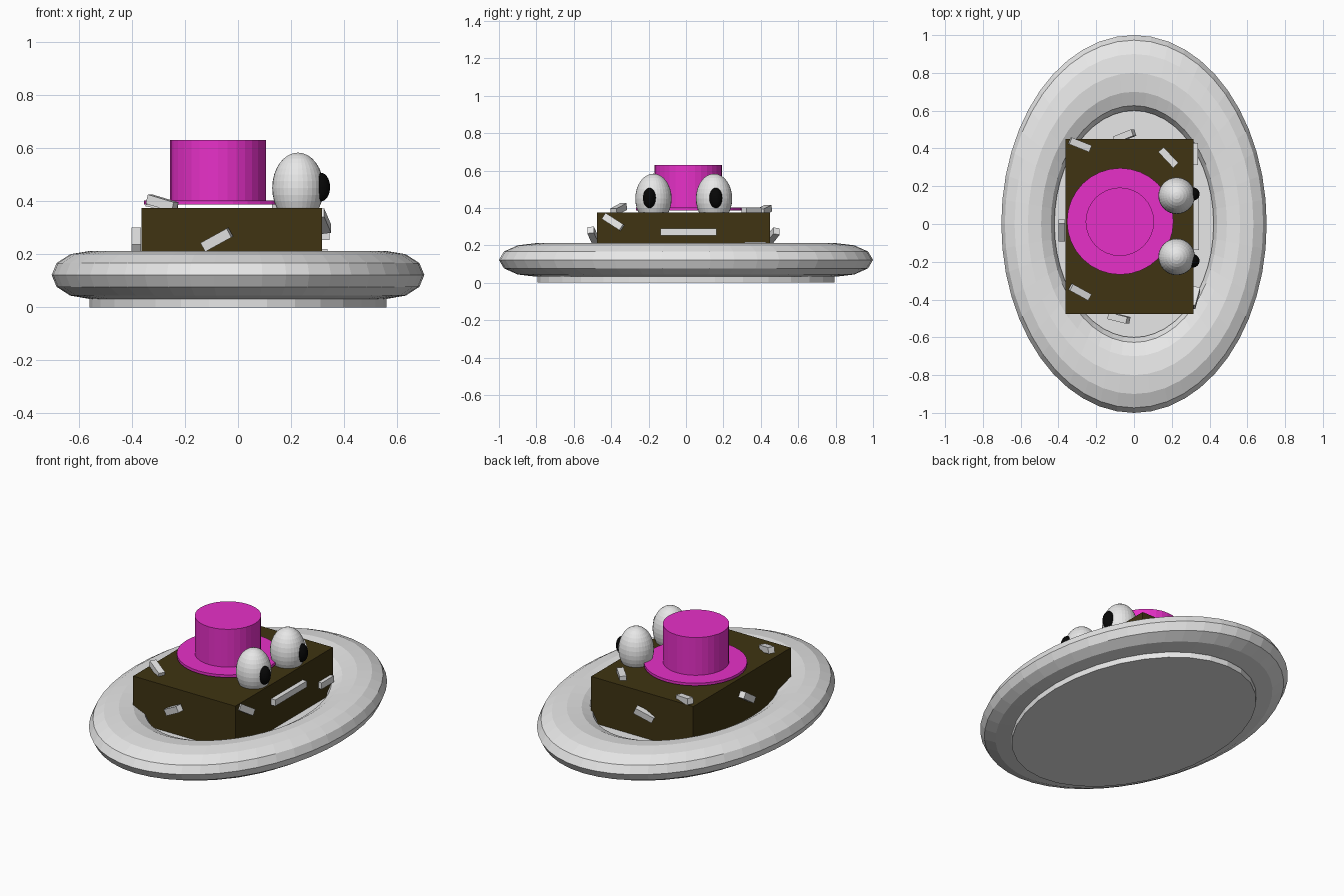
import bpy
from mathutils import Vector, Matrix

if "Cube" in bpy.data.objects:
    bpy.data.objects.remove(bpy.data.objects["Cube"])


def material(name, rgb):
    m = bpy.data.materials.new(name)
    m.diffuse_color = (*rgb, 1)
    m.use_nodes = True
    m.node_tree.nodes["Principled BSDF"].inputs["Base Color"].default_value = m.diffuse_color
    return m


WHITE = material("off_white", (0.8, 0.8, 0.8))
BROWN = material("dark_brown", (0.05, 0.034, 0.006))
PINK = material("magenta", (0.8, 0.03, 0.58))
BLACK = material("black", (0.002, 0.002, 0.002))


def finish(name, mat, scale=None):
    ob = bpy.context.object
    ob.name = name
    ob.data.materials.append(mat)
    if scale:
        ob.scale = scale
    return ob


def cylinder(name, mat, x, y, z0, z1, rx, ry, sides=32):
    bpy.ops.mesh.primitive_cylinder_add(vertices=sides, radius=1, depth=1,
                                        location=(x, y, (z0 + z1) / 2))
    return finish(name, mat, (rx, ry, z1 - z0))


def ball(name, mat, loc, scale):
    bpy.ops.mesh.primitive_uv_sphere_add(segments=32, ring_count=16, radius=1, location=loc)
    return finish(name, mat, scale)


def block(name, mat, lo, hi):
    lo, hi = Vector(lo), Vector(hi)
    bpy.ops.mesh.primitive_cube_add(size=1, location=(lo + hi) / 2)
    return finish(name, mat, hi - lo)


def sprinkle(name, loc, along, normal, size=(0.115, 0.038, 0.036)):
    # small bar: long axis follows 'along', thickness follows 'normal'
    a = Vector(along).normalized()
    side = Vector(normal).cross(a).normalized()
    n = a.cross(side)
    bpy.ops.mesh.primitive_cube_add(size=1)
    ob = finish(name, WHITE)
    rot = Matrix((a, side, n)).transposed().to_4x4()
    ob.matrix_world = Matrix.Translation(loc) @ rot @ Matrix.Diagonal((*size, 1))


# Oval plate: rounded rim and flat base
bpy.ops.mesh.primitive_torus_add(major_radius=1, minor_radius=0.25, major_segments=48,
                                 minor_segments=12, location=(0, 0, 0.122))
finish("plate_rim", WHITE, (0.562, 0.8, 0.36))
cylinder("plate_base", WHITE, 0, 0, 0, 0.1, 0.56, 0.793)

# Cake body
block("cake_body", BROWN, (-0.363, -0.477, 0.08), (0.316, 0.45, 0.375))

# Hat
cylinder("hat_brim", PINK, -0.073, 0.014, 0.387, 0.403, 0.282, 0.282)
cylinder("hat_crown", PINK, -0.075, 0.012, 0.39, 0.63, 0.181, 0.181)

# Eyes with pupils
for side, y, py in (("left", 0.15, 0.159), ("right", -0.174, -0.195)):
    ball(side + "_eye", WHITE, (0.226, y, 0.45), (0.097, 0.097, 0.133))
    ball(side + "_pupil", BLACK, (0.312, py, 0.453), (0.035, 0.035, 0.054))

# Mouth bar
block("mouth", WHITE, (0.305, -0.137, 0.253), (0.344, 0.163, 0.29))

# Sprinkles: position, long direction, facing
SPRINKLES = [
    ((-0.286, -0.36, 0.393), (0.1, -0.055, -0.03), (0, 0, 1)),
    ((-0.286, 0.42, 0.388), (0.1, -0.04, -0.02), (0, 0, 1)),
    ((0.182, 0.352, 0.383), (0.08, -0.085, 0), (0, 0, 1)),
    ((-0.05, 0.465, 0.252), (0.09, 0.035, 0.045), (0, 1, 0)),
    ((-0.08, -0.498, 0.255), (0.1, -0.025, 0.055), (0, -1, 0)),
    ((-0.383, -0.035, 0.253), (0, 0.09, 0.06), (-1, 0, 0)),
    ((0.32, -0.39, 0.325), (0.025, 0.09, -0.058), (1, 0, 0)),
    ((0.32, 0.37, 0.2), (0, 1, 0), (1, 0, 0)),
]
for i, (loc, along, normal) in enumerate(SPRINKLES):
    sprinkle("sprinkle_%d" % (i + 1), loc, along, normal)
